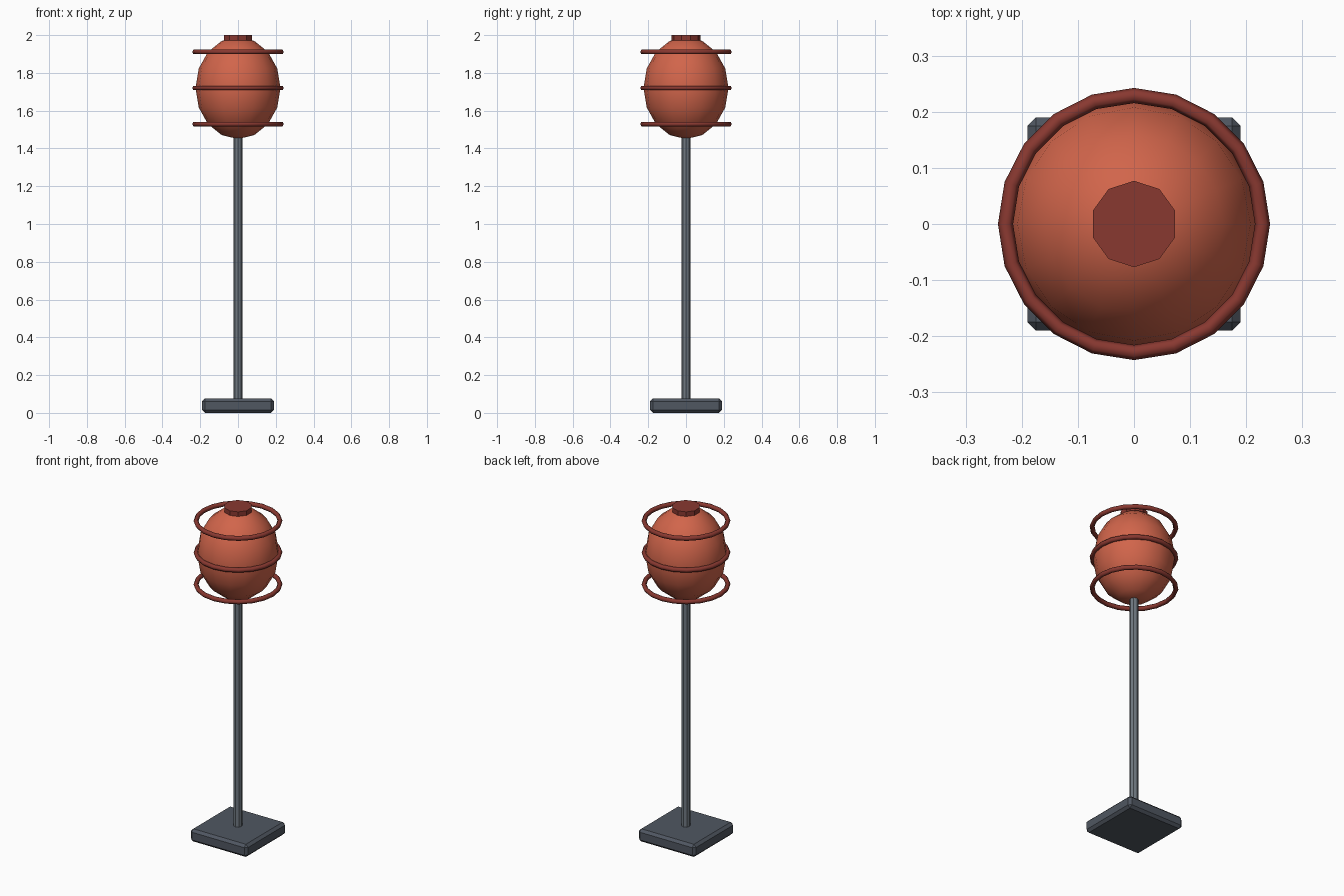
import bpy
from math import pi, radians

if "Cube" in bpy.data.objects:
    bpy.data.objects.remove(bpy.data.objects["Cube"], do_unlink=True)


def material(name, rgb):
    m = bpy.data.materials.new(name)
    m.use_nodes = True
    m.diffuse_color = (*rgb, 1)
    m.node_tree.nodes["Principled BSDF"].inputs["Base Color"].default_value = (*rgb, 1)
    return m


paper = material("orange red", (0.64, 0.13, 0.07))
trim = material("dark red", (0.25, 0.04, 0.03))
steel = material("grey", (0.16, 0.19, 0.22))
slate = material("dark slate", (0.08, 0.095, 0.12))


def finish(name, mat, smooth=None):
    ob = bpy.context.object
    ob.name = name
    ob.data.materials.append(mat)
    bpy.ops.object.transform_apply(location=False, rotation=True, scale=True)
    if smooth:
        bpy.ops.object.shade_smooth_by_angle(angle=radians(smooth))
    return ob


# Chamfered square foot
bpy.ops.mesh.primitive_cube_add(size=1, location=(0, 0, 0.038))
bpy.context.object.scale = (0.38, 0.38, 0.076)
base = finish("base", slate)
bevel = base.modifiers.new("chamfer", "BEVEL")
bevel.width = 0.015
bevel.segments = 1

# Post
bpy.ops.mesh.primitive_cylinder_add(vertices=8, radius=0.024, depth=1.42, location=(0, 0, 0.77))
finish("post", steel)

# Lantern body
centre = 1.72
bpy.ops.mesh.primitive_uv_sphere_add(segments=16, ring_count=8, radius=1, location=(0, 0, centre))
bpy.context.object.scale = (0.225, 0.225, 0.27)
finish("lantern", paper, 60)

# Hoops around the lantern
for name, dz in (("lower", -0.191), ("middle", 0), ("upper", 0.191)):
    bpy.ops.mesh.primitive_torus_add(major_segments=20, minor_segments=6, major_radius=0.229,
                                     minor_radius=0.0135, location=(0, 0, centre + dz))
    finish(name + "_hoop", trim, 70)

# Cap
bpy.ops.mesh.primitive_cylinder_add(vertices=10, radius=0.077, depth=0.055, location=(0, 0, 1.9725))
finish("cap", trim)
